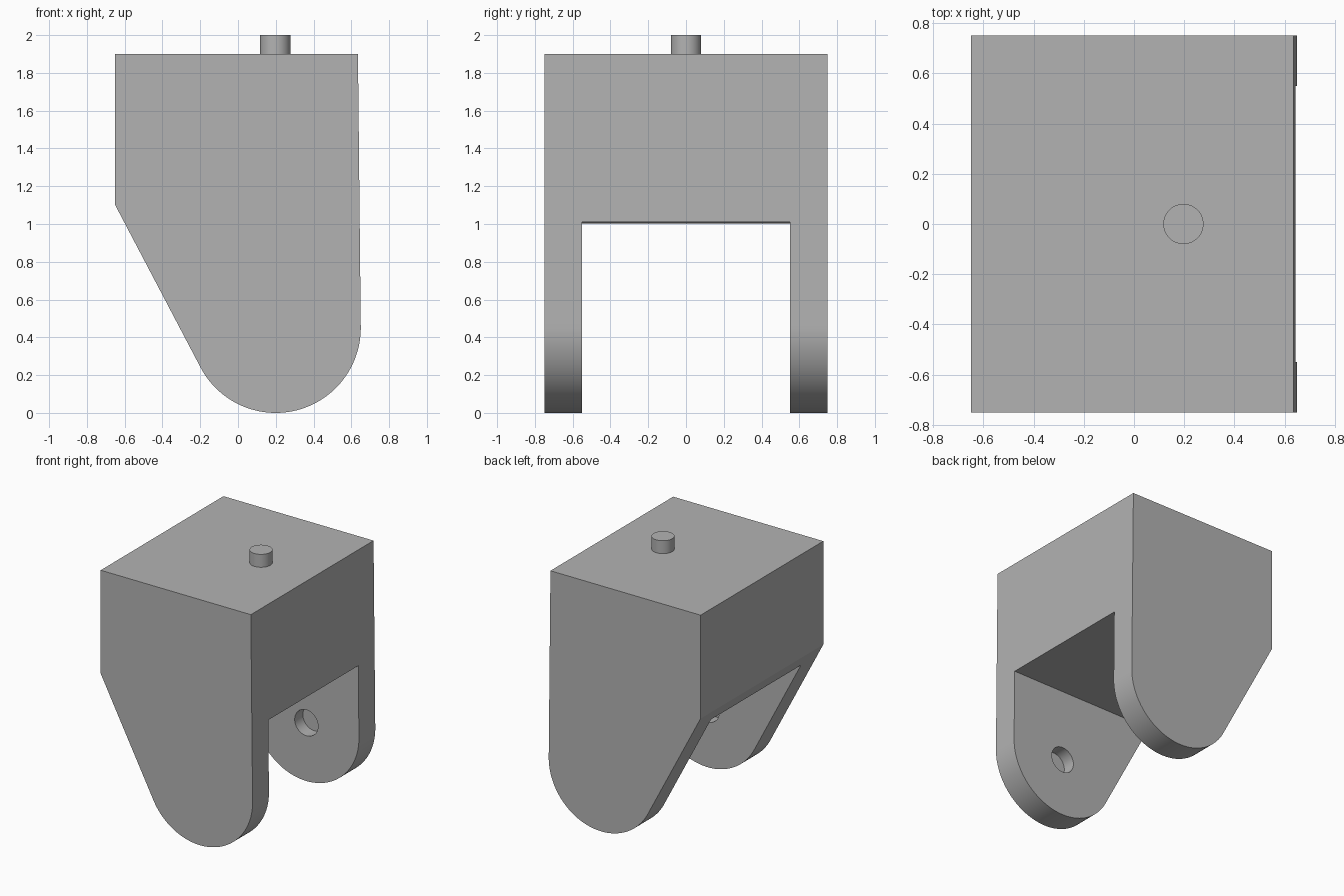
import bpy
import bmesh
import math
from mathutils import Matrix, Vector

if "Cube" in bpy.data.objects:
    bpy.data.objects.remove(bpy.data.objects["Cube"], do_unlink=True)

grey = bpy.data.materials.new("plain_grey")
grey.use_nodes = True
colour = (0.45, 0.45, 0.45, 1)
grey.diffuse_color = colour
grey.node_tree.nodes["Principled BSDF"].inputs["Base Color"].default_value = colour

PIVOT = Vector((0.2, 0.45))   # arm pivot in the x-z plane
RADIUS = 0.45


def add_object(name, bm):
    bmesh.ops.recalc_face_normals(bm, faces=bm.faces)
    mesh = bpy.data.meshes.new(name)
    bm.to_mesh(mesh)
    bm.free()
    mesh.materials.append(grey)
    obj = bpy.data.objects.new(name, mesh)
    bpy.context.collection.objects.link(obj)
    return obj


def prism(name, outline, half_depth):
    """Extrude an x-z outline along y, centred on y = 0."""
    bm = bmesh.new()
    face = bm.faces.new([bm.verts.new((x, -half_depth, z)) for x, z in outline])
    extruded = bmesh.ops.extrude_face_region(bm, geom=[face])["geom"]
    verts = [v for v in extruded if isinstance(v, bmesh.types.BMVert)]
    bmesh.ops.translate(bm, verts=verts, vec=(0, 2 * half_depth, 0))
    return add_object(name, bm)


def cylinder(name, radius, depth, matrix):
    bm = bmesh.new()
    bmesh.ops.create_cone(bm, cap_ends=True, segments=64, radius1=radius,
                          radius2=radius, depth=depth, matrix=matrix)
    return add_object(name, bm)


def tangent_angle(corner, side):
    """Angle on the rounded end where a line from the corner touches it."""
    d = Vector(corner) - PIVOT
    return math.atan2(d.y, d.x) + side * math.acos(RADIUS / d.length)


# Fork body: a block whose sides run tangent into a rounded lower end
top_left, top_right, knee = (-0.65, 1.9), (0.635, 1.9), (-0.65, 1.1)
start = tangent_angle(knee, 1)
end = tangent_angle(top_right, -1) + 2 * math.pi
steps = 72
arc = [PIVOT + RADIUS * Vector((math.cos(a), math.sin(a)))
       for a in (start + (end - start) * i / steps for i in range(steps + 1))]
body = prism("fork_body", [top_left, knee, *arc, top_right], 0.75)

# Cutters: the slot between the arms and a blind hole in each inner face
cutters = [prism("slot_cutter", [(-1, 1.0), (-1, -0.5), (1, -0.5), (1, 1.013)], 0.55)]
turn = Matrix.Rotation(math.pi / 2, 4, "X")
cutters.append(cylinder("pivot_hole_cutter", 0.1, 1.3,
                        Matrix.Translation((PIVOT.x, 0, PIVOT.y)) @ turn))
for cutter in cutters:
    cutter.hide_render = True
    cutter.hide_viewport = True
    cut = body.modifiers.new(cutter.name, "BOOLEAN")
    cut.operation = "DIFFERENCE"
    cut.solver = "EXACT"
    cut.object = cutter

# Apply the cuts and drop the cutters
bpy.context.view_layer.update()
depsgraph = bpy.context.evaluated_depsgraph_get()
result = bpy.data.meshes.new_from_object(body.evaluated_get(depsgraph))
body.modifiers.clear()
body.data = result
for cutter in cutters:
    bpy.data.objects.remove(cutter, do_unlink=True)

# Short round peg on the top
peg = cylinder("top_peg", 0.08, 0.1, Matrix.Translation((0.197, 0, 1.95)))

# Smooth the curves, keep the edges sharp
bpy.ops.object.select_all(action="DESELECT")
for obj in (body, peg):
    obj.select_set(True)
bpy.context.view_layer.objects.active = body
bpy.ops.object.shade_smooth_by_angle(angle=math.radians(20))
